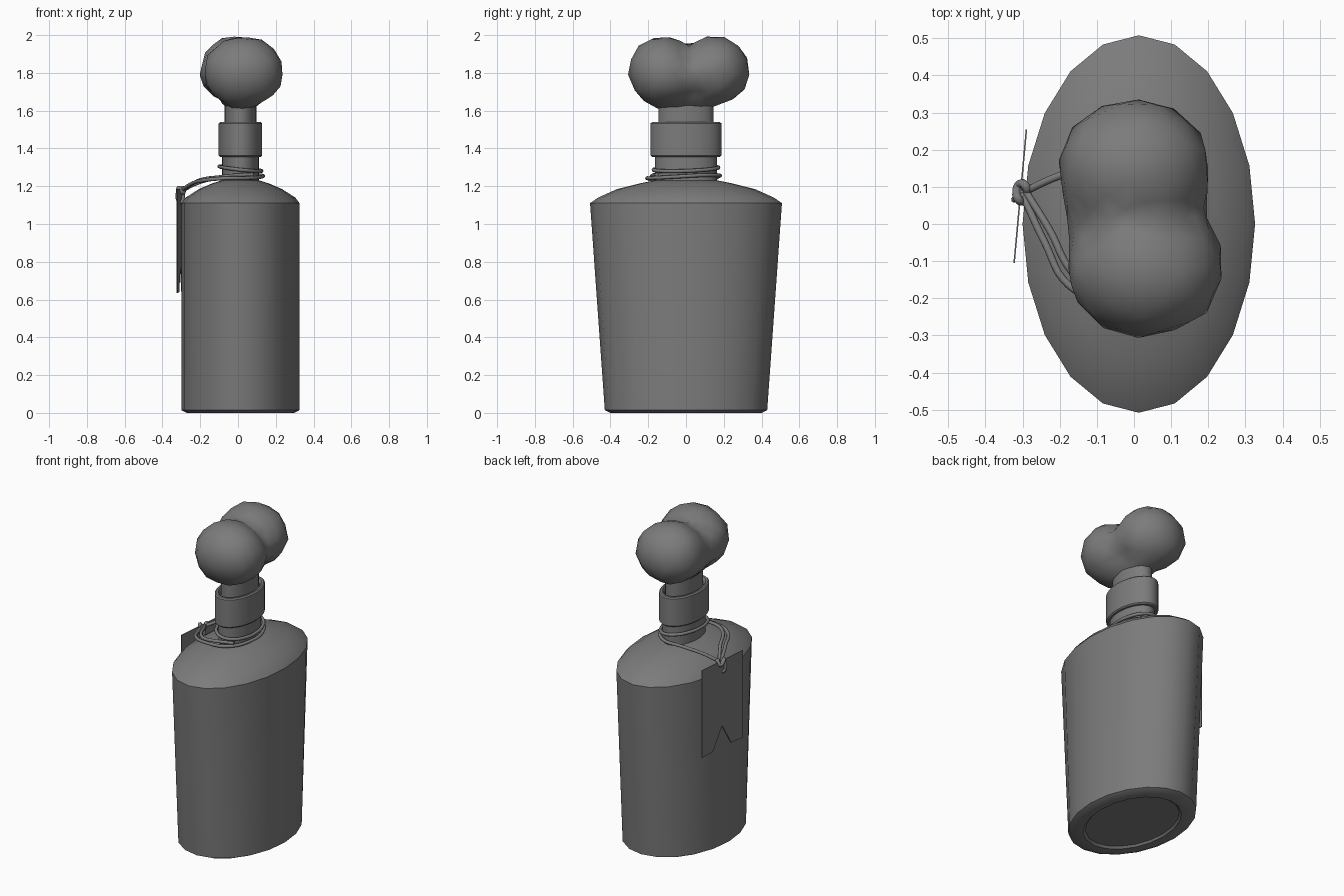
import bpy, bmesh, math
from mathutils import Vector, noise

if "Cube" in bpy.data.objects:
    bpy.data.objects.remove(bpy.data.objects["Cube"])

CX = 0.013  # bottle axis

dark = bpy.data.materials.new("dark_grey")
dark.diffuse_color = (0.2, 0.2, 0.2, 1)
dark.use_nodes = True
dark.node_tree.nodes["Principled BSDF"].inputs["Base Color"].default_value = dark.diffuse_color


def finish(name, bm, angle=35):
    bmesh.ops.recalc_face_normals(bm, faces=bm.faces[:])
    me = bpy.data.meshes.new(name)
    bm.to_mesh(me)
    bm.free()
    me.shade_smooth()
    me.set_sharp_from_angle(angle=math.radians(angle))
    me.materials.append(dark)
    ob = bpy.data.objects.new(name, me)
    bpy.context.collection.objects.link(ob)
    return ob


def loft(name, rings, sides=20, closed=False, angle=35):
    """Stack of ellipses (x radius, y radius, z)."""
    bm = bmesh.new()
    loops = []
    for rx, ry, z in rings:
        loops.append([bm.verts.new((CX + rx * math.cos(2 * math.pi * i / sides),
                                    ry * math.sin(2 * math.pi * i / sides), z))
                      for i in range(sides)])
    pairs = list(zip(loops, loops[1:]))
    if closed:
        pairs.append((loops[-1], loops[0]))
    else:
        bm.faces.new(loops[0])
        bm.faces.new(loops[-1])
    for a, b in pairs:
        for i in range(sides):
            j = (i + 1) % sides
            bm.faces.new((a[i], a[j], b[j], b[i]))
    return finish(name, bm, angle)


def cord(name, pts, radius=0.012, cyclic=False):
    cu = bpy.data.curves.new(name, 'CURVE')
    cu.dimensions = '3D'
    cu.bevel_depth = radius
    cu.bevel_resolution = 2
    cu.resolution_u = 6
    cu.use_fill_caps = True
    sp = cu.splines.new('BEZIER')
    sp.bezier_points.add(len(pts) - 1)
    for bp, p in zip(sp.bezier_points, pts):
        bp.co = p
        bp.handle_left_type = bp.handle_right_type = 'AUTO'
    sp.use_cyclic_u = cyclic
    ob = bpy.data.objects.new(name, cu)
    bpy.context.collection.objects.link(ob)
    bpy.ops.object.select_all(action='DESELECT')
    ob.select_set(True)
    bpy.context.view_layer.objects.active = ob
    bpy.ops.object.convert(target='MESH')
    me = bpy.context.object.data
    me.shade_smooth()
    me.materials.clear()
    me.materials.append(dark)


# Flask body with shallow recessed base and domed shoulder
loft("flask_body", [
    (0.225, 0.320, 0.012), (0.235, 0.335, 0.0), (0.285, 0.400, 0.0),
    (0.313, 0.430, 0.015), (0.313, 0.508, 1.11),
    (0.290, 0.465, 1.14), (0.220, 0.365, 1.185), (0.150, 0.245, 1.215),
    (0.095, 0.160, 1.232)])

# Neck, collar ring and stopper stem
loft("neck", [(0.097, 0.163, 1.21), (0.097, 0.163, 1.40)], 28)
loft("collar", [
    (0.090, 0.155, 1.355), (0.108, 0.180, 1.355), (0.115, 0.187, 1.362),
    (0.115, 0.187, 1.533), (0.108, 0.180, 1.54), (0.097, 0.165, 1.54),
    (0.088, 0.152, 1.525)], 28, closed=True)
loft("stopper_stem", [(0.084, 0.146, 1.38), (0.084, 0.146, 1.63)], 28)

# Two-lobed stopper: rays cast onto softly merged ellipsoids
LOBES = [
    ((0.030, -0.122, 1.803), (0.213, 0.183, 0.190)),
    ((0.000, 0.152, 1.812), (0.203, 0.184, 0.182)),
    ((0.005, 0.020, 1.790), (0.190, 0.180, 0.135)),
    ((0.015, 0.000, 1.670), (0.110, 0.185, 0.072)),
]


def inside(p):
    total = 0
    for c, r in LOBES:
        d = Vector([(p[i] - c[i]) / r[i] for i in range(3)]).length
        total += math.exp(-18 * (d - 1))
    return total > 1


bm = bmesh.new()
bmesh.ops.create_icosphere(bm, subdivisions=3, radius=1)
origin = Vector((0.012, 0.015, 1.79))
for v in bm.verts:
    ray = v.co.normalized()
    lo, hi = 0.0, 0.6
    for _ in range(22):
        mid = (lo + hi) / 2
        if inside(origin + ray * mid):
            lo = mid
        else:
            hi = mid
    # slight hand-carved unevenness
    v.co = origin + ray * (lo + 0.014 * noise.noise(ray * 2.5))
    v.co.z = min(v.co.z, 2.0)
finish("stopper_knob", bm, 70)

# Swallow-tailed tag hanging beside the flask
bm = bmesh.new()
outline = [(0.255, 1.185), (0.255, 0.635), (0.16, 0.64), (0.08, 0.775),
           (0.0, 0.64), (-0.105, 0.635), (-0.105, 1.185)]
face = bm.faces.new([bm.verts.new((-0.311 + 0.092 * y, y, z)) for y, z in outline])
ext = bmesh.ops.extrude_face_region(bm, geom=[face])
for e in ext['geom']:
    if isinstance(e, bmesh.types.BMVert):
        e.co.x -= 0.004
finish("tag", bm)

# Cord: wrap round the neck, lasso to the tag, doubled front strand
cord("cord_wrap", [(CX + 0.112 * math.cos(a), 0.172 * math.sin(a),
                    1.293 - 0.012 * math.cos(a) + 0.006 * math.sin(a))
                   for a in [i * math.pi / 6 for i in range(12)]], 0.010, True)
cord("cord_lasso", [
    (-0.300, 0.085, 1.175), (-0.200, 0.130, 1.222), (-0.080, 0.165, 1.248),
    (0.030, 0.175, 1.258), (0.118, 0.080, 1.258), (0.124, -0.060, 1.250),
    (0.050, -0.178, 1.243), (-0.070, -0.205, 1.242), (-0.175, -0.165, 1.232),
    (-0.240, -0.050, 1.216), (-0.298, 0.075, 1.180)], 0.010)
cord("cord_second_strand", [
    (0.080, -0.155, 1.262), (-0.030, -0.180, 1.256), (-0.110, -0.175, 1.247),
    (-0.170, -0.125, 1.240), (-0.225, -0.020, 1.222), (-0.290, 0.085, 1.182)], 0.010)

# Knot and the small loop through the tag
cord("cord_knot", [(-0.302 + 0.014 * math.cos(a), 0.085 + 0.024 * math.sin(a),
                    1.178 + 0.012 * math.sin(2 * a))
                   for a in [i * math.pi / 4 for i in range(8)]], 0.012, True)
cord("tag_loop", [(-0.306 + 0.016 * math.cos(a), 0.074 + 0.008 * math.cos(a),
                   1.148 + 0.035 * math.sin(a))
                  for a in [i * math.pi / 4 for i in range(8)]], 0.009, True)
